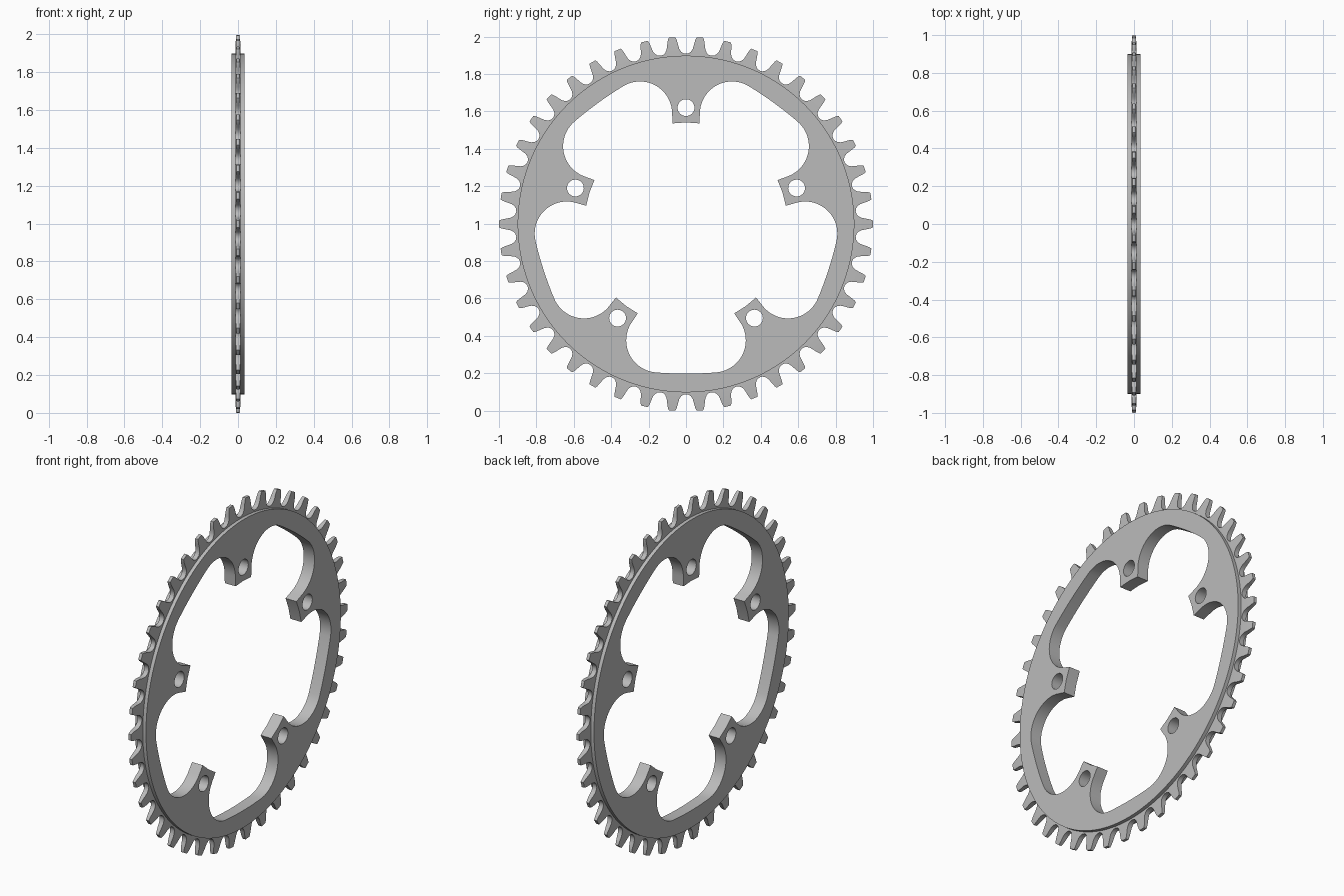
import bpy, bmesh
from math import sin, cos, pi, radians, hypot, atan2

if "Cube" in bpy.data.objects:
    bpy.data.objects.remove(bpy.data.objects["Cube"])

TEETH, ARMS, CENTRE_Z = 42, 5, 0.998
PLATE_HALF, RIM = 0.035, 0.9

metal = bpy.data.materials.new("grey metal")
metal.use_nodes = True
colour = (0.5, 0.5, 0.5, 1)
metal.diffuse_color = colour
metal.node_tree.nodes["Principled BSDF"].inputs["Base Color"].default_value = colour


def polar(angle, r):
    """Point at an angle measured from the top of the ring."""
    return r * sin(angle), r * cos(angle)


def circle(cx, cy, r, n):
    return [(cx + r * cos(2 * pi * i / n), cy + r * sin(2 * pi * i / n)) for i in range(n)]


def finish(obj):
    """Stand the part up facing sideways, shade and colour it."""
    obj.rotation_euler = (pi / 2, 0, pi / 2)
    obj.location.z = CENTRE_Z
    obj.data.materials.clear()
    obj.data.materials.append(metal)
    bpy.ops.object.select_all(action='DESELECT')
    obj.select_set(True)
    bpy.context.view_layer.objects.active = obj
    bpy.ops.object.shade_smooth_by_angle(angle=radians(30))


def opening_profile():
    """Inner outline: tabs joined by rounded pockets and a shallow arc."""
    half = [(0, 0.543), (0.072, 0.538)]
    for i in range(21):
        a = radians(180 - i * (180 - 58.65) / 20)
        half.append((0.246 + 0.172 * cos(a), 0.59 + 0.172 * sin(a)))
    half = [(atan2(x, y), hypot(x, y)) for x, y in half]
    for i in range(1, 5):
        a = radians(4.65 * (1 - i / 4))
        x, y = 2 * sin(a), 2 * cos(a) - 1.2
        half.append((pi / ARMS - atan2(x, y), hypot(x, y)))
    sector = half + [(2 * pi / ARMS - a, r) for a, r in half[-2:0:-1]]
    return [polar(a + k * 2 * pi / ARMS, r) for k in range(ARMS) for a, r in sector]


# Plate: round rim, shaped opening and bolt holes
curve = bpy.data.curves.new("plate", 'CURVE')
curve.dimensions = '2D'
curve.fill_mode = 'BOTH'
curve.extrude = PLATE_HALF
outlines = [circle(0, 0, RIM, 168), opening_profile()]
for k in range(ARMS):
    outlines.append(circle(*polar(k * 2 * pi / ARMS, 0.622), 0.045, 32))
for points in outlines:
    spline = curve.splines.new('POLY')
    spline.points.add(len(points) - 1)
    for p, (x, y) in zip(spline.points, points):
        p.co = (x, y, 0, 1)
    spline.use_cyclic_u = True
plate = bpy.data.objects.new("plate", curve)
bpy.context.collection.objects.link(plate)
bpy.ops.object.select_all(action='DESELECT')
plate.select_set(True)
bpy.context.view_layer.objects.active = plate
bpy.ops.object.convert(target='MESH')
bm = bmesh.new()
bm.from_mesh(plate.data)
bmesh.ops.remove_doubles(bm, verts=bm.verts, dist=0.0001)
bmesh.ops.recalc_face_normals(bm, faces=bm.faces)
bm.to_mesh(plate.data)
bm.free()
finish(plate)

# Toothed ring: thin band whose teeth taper towards the tips
pitch = 2 * pi / TEETH
flank = [(0, 0.91), (0.016, 0.913), (0.029, 0.922), (0.038, 0.936),
         (0.043, 0.953), (0.047, 0.972), (0.052, 0.99), (0.057, 1.0)]
tooth = flank + [(pitch / 2, 1.0)] + [(pitch - a, r) for a, r in flank[:0:-1]]
bm = bmesh.new()
columns = []
for k in range(TEETH):
    for a, r in tooth:
        mid = min(r - 0.004, 0.945)
        tip = 0.014 - 0.005 * max(0, r - 0.945) / 0.055
        section = [(0.87, -0.014), (mid, -0.014), (r, -tip),
                   (r, tip), (mid, 0.014), (0.87, 0.014)]
        columns.append([bm.verts.new((*polar(a + k * pitch, s), t)) for s, t in section])
for i, col in enumerate(columns):
    prev = columns[i - 1]
    for j in range(len(col)):
        bm.faces.new((prev[j - 1], prev[j], col[j], col[j - 1]))
bmesh.ops.recalc_face_normals(bm, faces=bm.faces)
mesh = bpy.data.meshes.new("toothed_ring")
bm.to_mesh(mesh)
bm.free()
ring = bpy.data.objects.new("toothed_ring", mesh)
bpy.context.collection.objects.link(ring)
finish(ring)
